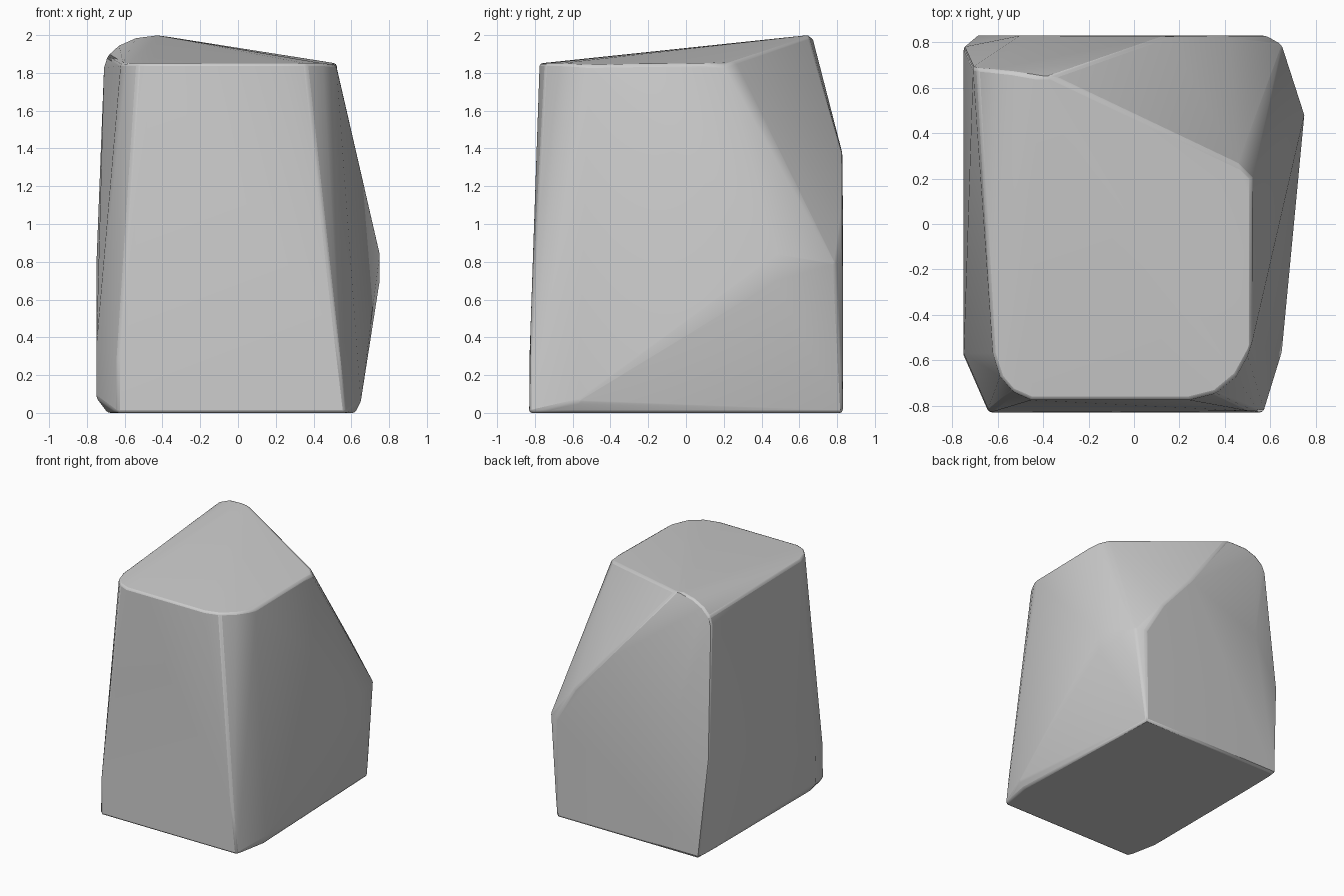
import bpy, bmesh, math

# facet corners of the boulder, grouped by region
crown = [(-0.71, 0.69, 1.83), (-0.69, 0.685, 1.89), (-0.63, 0.68, 1.945), (-0.54, 0.67, 1.985),
         (-0.43, 0.65, 2.0), (-0.36, 0.65, 1.99), (0.46, 0.26, 1.86), (0.52, 0.2, 1.84),
         (0.52, 0.1, 1.85), (0.52, -0.52, 1.84)]
front_rim = [(-0.62, -0.58, 1.85), (-0.59, -0.67, 1.85), (-0.53, -0.74, 1.85), (-0.45, -0.775, 1.85),
             (0.24, -0.775, 1.85), (0.36, -0.745, 1.85), (0.45, -0.67, 1.85), (0.5, -0.58, 1.845)]
back = [(0.15, 0.83, 1.37), (0.41, 0.83, 1.07), (-0.5, 0.83, 1.14), (-0.75, 0.78, 0.78),
        (-0.75, 0.64, 0.78), (0.65, 0.79, 0.79), (0.58, 0.83, 0.78)]
flanks = [(0.75, 0.48, 0.84), (0.75, 0.48, 0.7), (0.65, -0.57, 0.06),
          (-0.75, -0.58, 0.08), (-0.75, -0.57, 0.35),
          (-0.64, -0.83, 0.24), (0.54, -0.83, 0.24)]
base = [(-0.64, -0.83, 0), (0.57, -0.83, 0), (0.62, -0.56, 0), (0.57, 0.83, 0),
        (-0.69, 0.83, 0), (-0.69, -0.58, 0)]

# wrap the corners into one solid
bm = bmesh.new()
for p in crown + front_rim + back + flanks + base:
    bm.verts.new(p)
res = bmesh.ops.convex_hull(bm, input=bm.verts)
loose = [v for v in bm.verts if not v.link_faces]
bmesh.ops.delete(bm, geom=loose, context='VERTS')
bmesh.ops.dissolve_limit(bm, angle_limit=math.radians(2), verts=bm.verts, edges=bm.edges)
bmesh.ops.recalc_face_normals(bm, faces=bm.faces)

mesh = bpy.data.meshes.new("boulder")
bm.to_mesh(mesh)
bm.free()
rock = bpy.data.objects.new("boulder", mesh)
bpy.context.collection.objects.link(rock)

# slightly worn edges
bevel = rock.modifiers.new("worn_edges", 'BEVEL')
bevel.width = 0.015
bevel.segments = 2
bevel.limit_method = 'ANGLE'
bevel.angle_limit = math.radians(25)

bpy.context.view_layer.objects.active = rock
rock.select_set(True)
bpy.ops.object.shade_smooth_by_angle(angle=math.radians(25))
